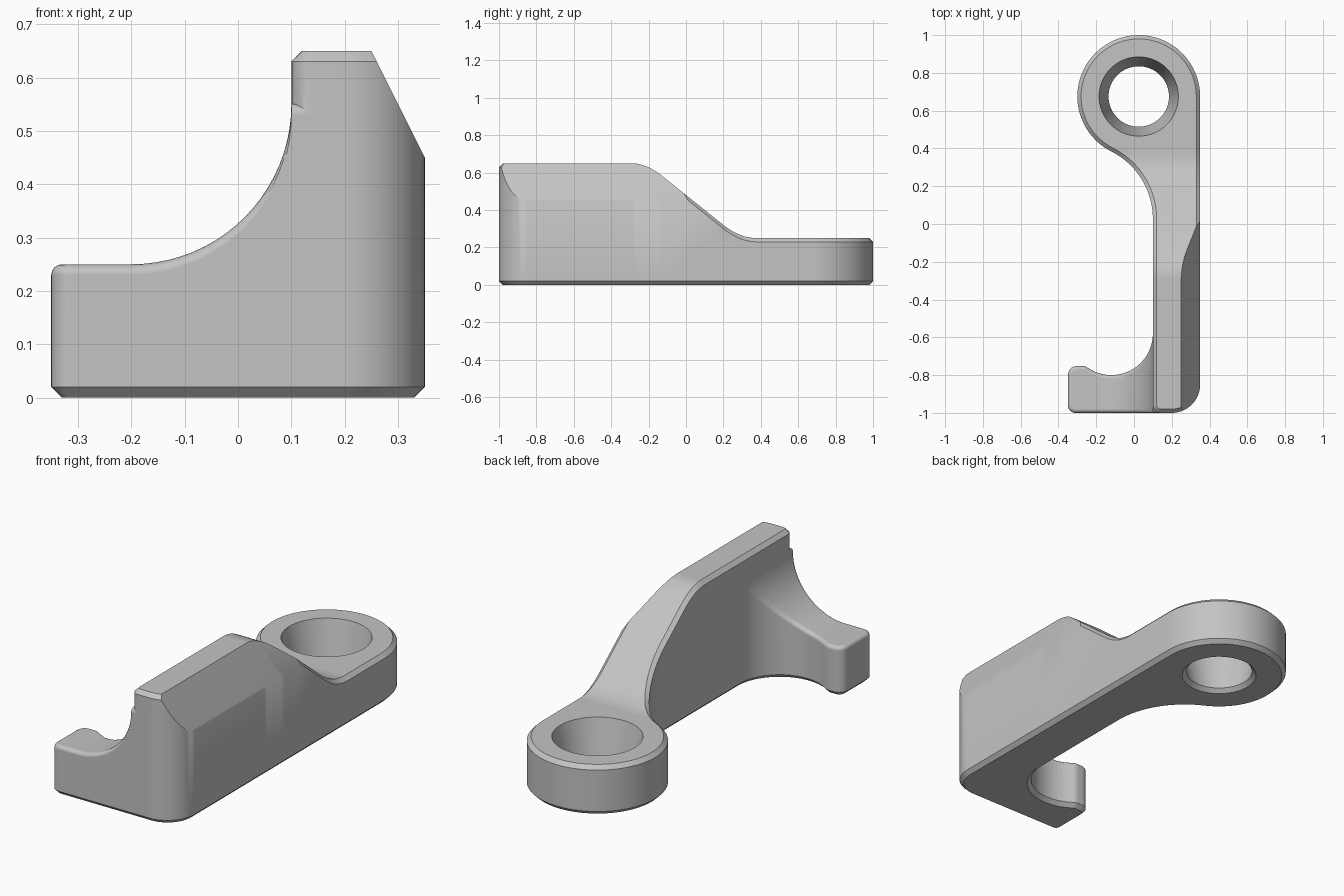
import bpy, bmesh
from math import sin, cos, radians, degrees, sqrt, atan2, pi
from mathutils import Vector

cube = bpy.data.objects.get("Cube")
if cube:
    bpy.data.objects.remove(cube, do_unlink=True)

CHAMFER = 0.02


def arc(cx, cy, r, a0, a1, n):
    """Points along a circular arc, angles in degrees."""
    steps = [radians(a0 + (a1 - a0) * i / n) for i in range(n + 1)]
    return [(cx + r * cos(a), cy + r * sin(a)) for a in steps]


def inset(outline, d):
    """Move a counter-clockwise outline inwards by d with mitred corners."""
    pts = [Vector(p) for p in outline]
    result = []
    for i, p in enumerate(pts):
        e0 = (p - pts[i - 1]).normalized()
        e1 = (pts[(i + 1) % len(pts)] - p).normalized()
        n0, n1 = Vector((-e0.y, e0.x)), Vector((-e1.y, e1.x))
        q = p + (n0 + n1) * (d / (1 + n0.dot(n1)))
        result.append((q.x, q.y))
    return result


def ring_mesh(rings):
    """Closed solid from stacked rings of equal length."""
    bm = bmesh.new()
    loops = [[bm.verts.new(p) for p in ring] for ring in rings]
    for a, b in zip(loops, loops[1:]):
        for i in range(len(a)):
            j = (i + 1) % len(a)
            bm.faces.new((a[i], a[j], b[j], b[i]))
    bm.faces.new(loops[0][::-1])
    bm.faces.new(loops[-1])
    bmesh.ops.recalc_face_normals(bm, faces=bm.faces)
    return bm


def make_object(name, bm):
    mesh = bpy.data.meshes.new(name)
    bm.to_mesh(mesh)
    bm.free()
    obj = bpy.data.objects.new(name, mesh)
    bpy.context.collection.objects.link(obj)
    return obj


def height(profile, t):
    """Linear interpolation along a profile of (position, z) points."""
    if t <= profile[0][0]:
        return profile[0][1]
    for (a, za), (b, zb) in zip(profile, profile[1:]):
        if t <= b:
            return za + (zb - za) * (t - a) / (b - a)
    return profile[-1][1]


def shaped_slab(name, outline, profile, axis, edge):
    """Outline raised to a height profile along one axis, with edged top and bottom."""
    layers = [(CHAMFER, 0), (0, CHAMFER)] + [(d, 1 + z) for d, z in edge]
    rings = [[(x, y, z) for x, y in inset(outline, d)] for d, z in layers]
    bm = ring_mesh(rings)
    normal = Vector((0, 0, 0))
    normal[axis] = 1
    for t, _ in profile:
        bmesh.ops.bisect_plane(bm, geom=bm.verts[:] + bm.edges[:] + bm.faces[:],
                               dist=1e-5, plane_co=normal * t, plane_no=normal)
    for v in bm.verts:
        if v.co.z > 0.9:
            v.co.z += height(profile, v.co[axis]) - 1
    return make_object(name, bm)


def bend(a, b, c, n=8):
    """Rounded corner at b between a and c."""
    return [tuple((1 - t) ** 2 * p + 2 * t * (1 - t) * q + t * t * r
                  for p, q, r in zip(a, b, c)) for t in [i / n for i in range(n + 1)]]


def apply_modifier(obj, kind, **settings):
    mod = obj.modifiers.new(kind.title(), kind)
    for key, value in settings.items():
        setattr(mod, key, value)
    bpy.context.view_layer.objects.active = obj
    bpy.ops.object.modifier_apply(modifier=mod.name)


def combine(obj, other, operation):
    other.hide_render = True
    apply_modifier(obj, 'BOOLEAN', operation=operation, solver='EXACT', object=other)
    bpy.data.objects.remove(other, do_unlink=True)


# Upright web running back through a curved neck into the round eye
eye_x, eye_y, eye_r, neck_r = 0.025, 0.675, 0.325, 0.4
neck_x = 0.1 - neck_r
drop = sqrt((eye_r + neck_r) ** 2 - (eye_x - neck_x) ** 2)
turn = degrees(atan2(drop, eye_x - neck_x))
web_outline = (arc(0.14, -0.96, 0.04, 180, 270, 6)
               + arc(0.2, -0.85, 0.15, 270, 360, 14)
               + arc(eye_x, eye_y, eye_r, 0, 180 + turn, 56)
               + arc(neck_x, eye_y - drop, neck_r, turn, 0, 16)[1:])
web_profile = (bend((-0.29, 0.65), (-0.2125, 0.65), (-0.13, 0.584))
               + bend((0.2, 0.32), (0.2875, 0.25), (0.38, 0.25)))
body = shaped_slab("lever_body", web_outline, web_profile, 1,
                   [(0, -CHAMFER), (CHAMFER, 0)])

# Sloping cut along the outer side of the web
section = [(0.2, 0.75), (0.4, 0.35), (0.6, 0.35), (0.6, 0.75)]
wedge = make_object("slope_cutter", ring_mesh(
    [[(x, y, z) for x, z in section] for y in (-1.2, 0.4)]))
combine(body, wedge, 'DIFFERENCE')

# Hooked foot that sweeps up into the web
hook_outline = (arc(-0.31, -0.96, 0.04, 180, 270, 8)
                + [(0.2, -1), (0.2, -0.58)]
                + arc(-0.12, -0.58, 0.22, 0, -125, 24)
                + arc(-0.275, -0.801, 0.05, 55, 90, 4)[1:]
                + arc(-0.3, -0.801, 0.05, 90, 180, 8))
hook_profile = arc(-0.2, 0.55, 0.3, -90, 0, 20)
rounding = [(CHAMFER * (1 - cos(a)), CHAMFER * (sin(a) - 1))
            for a in [i * pi / 8 for i in range(5)]]
hook = shaped_slab("hook", hook_outline, hook_profile, 0, rounding)
combine(body, hook, 'UNION')

# Tapered hole through the eye
bore = [(0.19, -0.01), (0.16, 0.02), (0.2209, 0.3)]
hole = make_object("hole_cutter", ring_mesh(
    [[(x, y, z) for x, y in arc(eye_x, eye_y, r, 0, 360, 64)[:-1]] for r, z in bore]))
combine(body, hole, 'DIFFERENCE')

# Single grey finish
grey = bpy.data.materials.new("light_grey")
grey.use_nodes = True
colour = (0.55, 0.55, 0.55, 1)
grey.diffuse_color = colour
grey.node_tree.nodes["Principled BSDF"].inputs["Base Color"].default_value = colour
body.data.materials.clear()
body.data.materials.append(grey)

# Smooth curves with crisp chamfers
bpy.ops.object.select_all(action='DESELECT')
body.select_set(True)
bpy.context.view_layer.objects.active = body
bpy.ops.object.shade_smooth_by_angle(angle=radians(30))
apply_modifier(body, 'WEIGHTED_NORMAL', keep_sharp=True)
